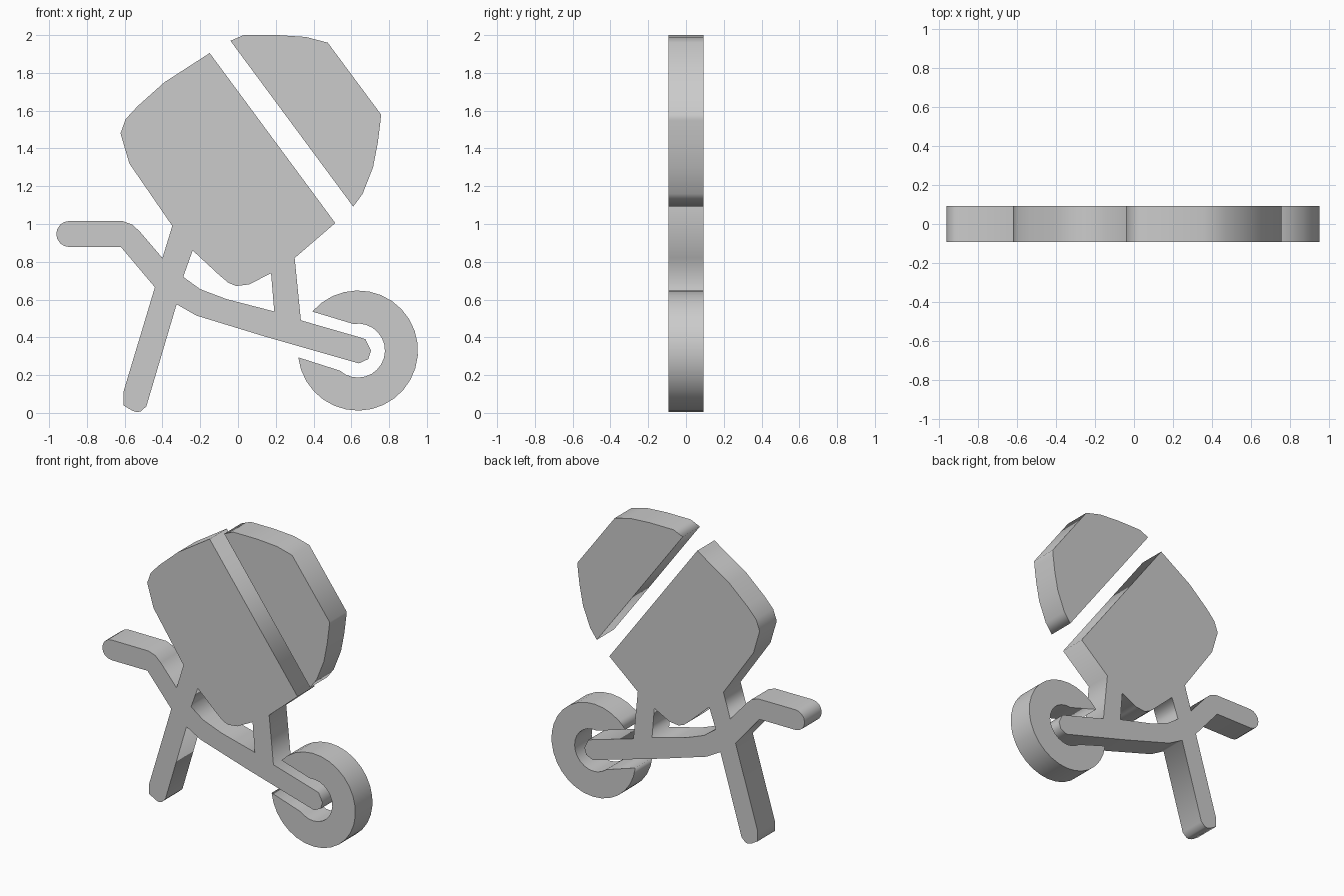
import bpy
from math import radians, sin, cos, pi

HALF = 0.0925  # half thickness of every plate


def arc(cx, cz, r, a0, a1, n):
    """Points along an arc, angles in degrees."""
    angles = [radians(a0 + (a1 - a0) * i / n) for i in range(n + 1)]
    return [(cx + r * cos(a), cz + r * sin(a)) for a in angles]


def plate(name, *loops):
    """Flat plate from x/z outlines; later loops cut holes."""
    cu = bpy.data.curves.new(name, 'CURVE')
    cu.dimensions = '2D'
    cu.fill_mode = 'BOTH'
    cu.extrude = HALF
    for pts in loops:
        sp = cu.splines.new('POLY')
        sp.points.add(len(pts) - 1)
        for p, (x, z) in zip(sp.points, pts):
            p.co = (x, z, 0, 1)
        sp.use_cyclic_u = True
    ob = bpy.data.objects.new(name, cu)
    ob.rotation_euler = (pi / 2, 0, 0)
    bpy.context.collection.objects.link(ob)
    bpy.ops.object.select_all(action='DESELECT')
    ob.select_set(True)
    bpy.context.view_layer.objects.active = ob
    bpy.ops.object.convert(target='MESH')
    bpy.ops.object.transform_apply(location=False, rotation=True, scale=False)
    return bpy.context.object


# Upper cap of the drum
plate("drum_cap", [
    (-0.04, 1.97), (0.03, 2.0), (0.21, 2.0), (0.36, 1.99), (0.475, 1.96),
    (0.757, 1.58), (0.755, 1.55), (0.74, 1.43), (0.715, 1.30), (0.66, 1.16),
    (0.61, 1.092)])

# Drum joined with handle, leg, beam and strut
drum = [(0.515, 1.005), (-0.15, 1.905), (-0.39, 1.75), (-0.53, 1.625),
        (-0.595, 1.555), (-0.622, 1.48), (-0.575, 1.32), (-0.348, 0.99)]
handle = ([(-0.40, 0.82), (-0.52, 0.96), (-0.56, 0.997), (-0.61, 1.015)]
          + arc(-0.893, 0.947, 0.069, 90, 270, 8)
          + [(-0.62, 0.878), (-0.585, 0.837), (-0.44, 0.665)])
leg = [(-0.607, 0.11), (-0.607, 0.04), (-0.56, 0.012), (-0.535, 0.004),
       (-0.515, 0.008), (-0.485, 0.035), (-0.325, 0.575)]
beam = [(-0.22, 0.515), (0.14, 0.405), (0.64, 0.262), (0.69, 0.285),
        (0.704, 0.33), (0.675, 0.39), (0.645, 0.40)]
strut = [(0.333, 0.49), (0.30, 0.82)]
opening = [(-0.24, 0.86), (-0.10, 0.73), (-0.05, 0.688), (-0.01, 0.672),
           (0.06, 0.68), (0.175, 0.74), (0.192, 0.537), (-0.06, 0.602),
           (-0.20, 0.655), (-0.29, 0.72)]
plate("drum_and_frame", drum + handle + leg + beam + strut, opening)

# Slotted wheel
WX, WZ = 0.635, 0.33
plate("wheel", arc(WX, WZ, 0.318, 139.5, -173.5, 26)
      + arc(WX, WZ, 0.143, -132, 100, 16))
